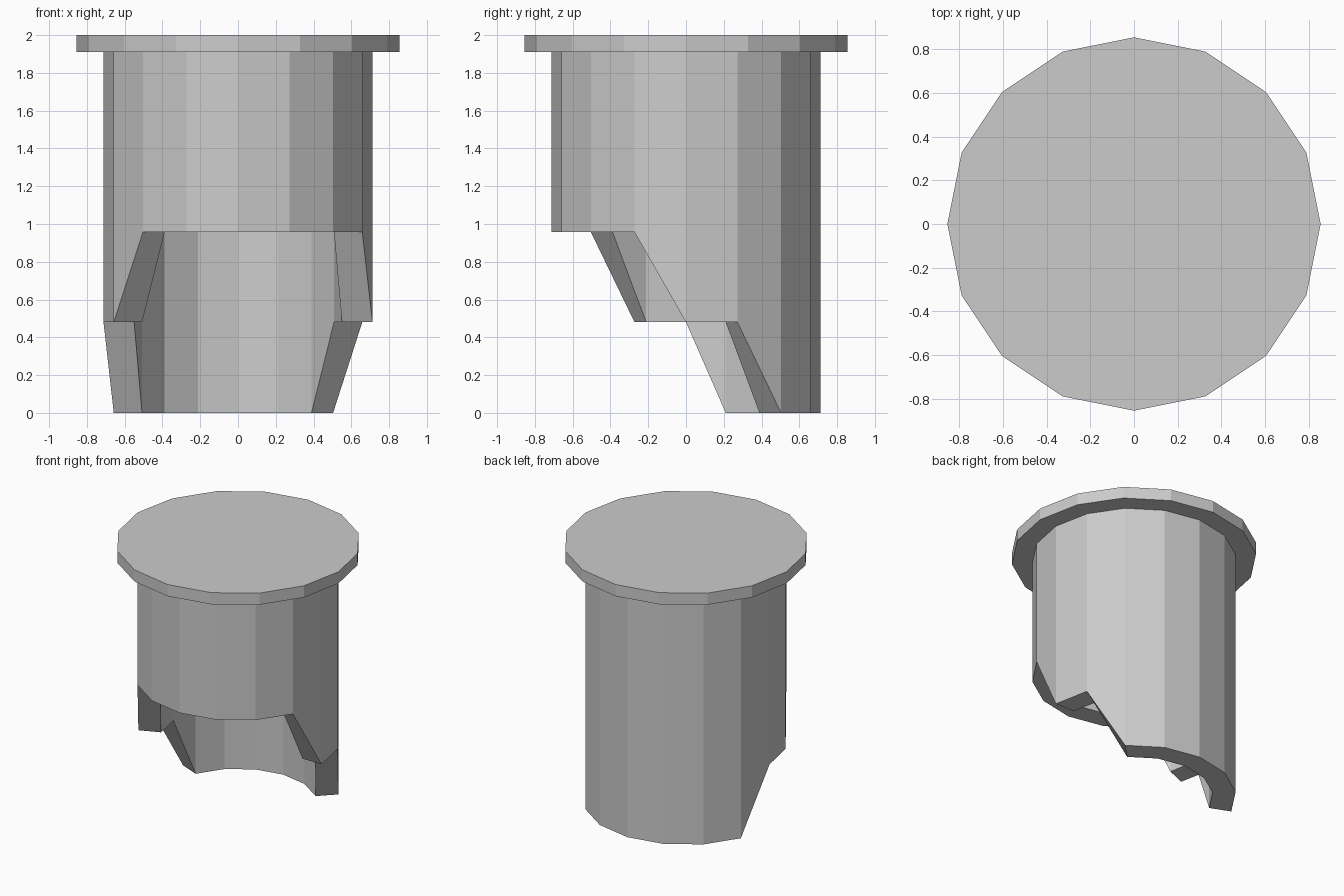
import bpy, bmesh, math

if "Cube" in bpy.data.objects:
    bpy.data.objects.remove(bpy.data.objects["Cube"])

SIDES = 16
R_OUT, R_IN, R_CAP = 0.712, 0.55, 0.855
Z_CAP, Z_TOP = 1.91, 2.0
# lower rim height at each side: stepped from a low back to a high front
RIM = [0.48] * 2 + [0.0] * 6 + [0.48] * 2 + [0.957] * 6


def ring(bm, radius, heights):
    return [bm.verts.new((radius * math.cos(math.tau * i / SIDES),
                          radius * math.sin(math.tau * i / SIDES), z))
            for i, z in enumerate(heights)]


def bridge(bm, a, b):
    for i in range(SIDES):
        j = (i + 1) % SIDES
        bm.faces.new((a[i], a[j], b[j], b[i]))


def finish(bm, name):
    bmesh.ops.recalc_face_normals(bm, faces=bm.faces)
    mesh = bpy.data.meshes.new(name)
    bm.to_mesh(mesh)
    bm.free()
    obj = bpy.data.objects.new(name, mesh)
    bpy.context.collection.objects.link(obj)


# Hollow tube with the stepped lower rim
bm = bmesh.new()
loops = [ring(bm, R_OUT, [Z_CAP] * SIDES), ring(bm, R_OUT, RIM),
         ring(bm, R_IN, RIM), ring(bm, R_IN, [Z_CAP] * SIDES)]
for k in range(4):
    bridge(bm, loops[k], loops[(k + 1) % 4])
finish(bm, "tube")

# Wide flat cap closing the top
bm = bmesh.new()
low = ring(bm, R_CAP, [Z_CAP] * SIDES)
high = ring(bm, R_CAP, [Z_TOP] * SIDES)
bridge(bm, low, high)
bm.faces.new(low)
bm.faces.new(high)
finish(bm, "cap")
